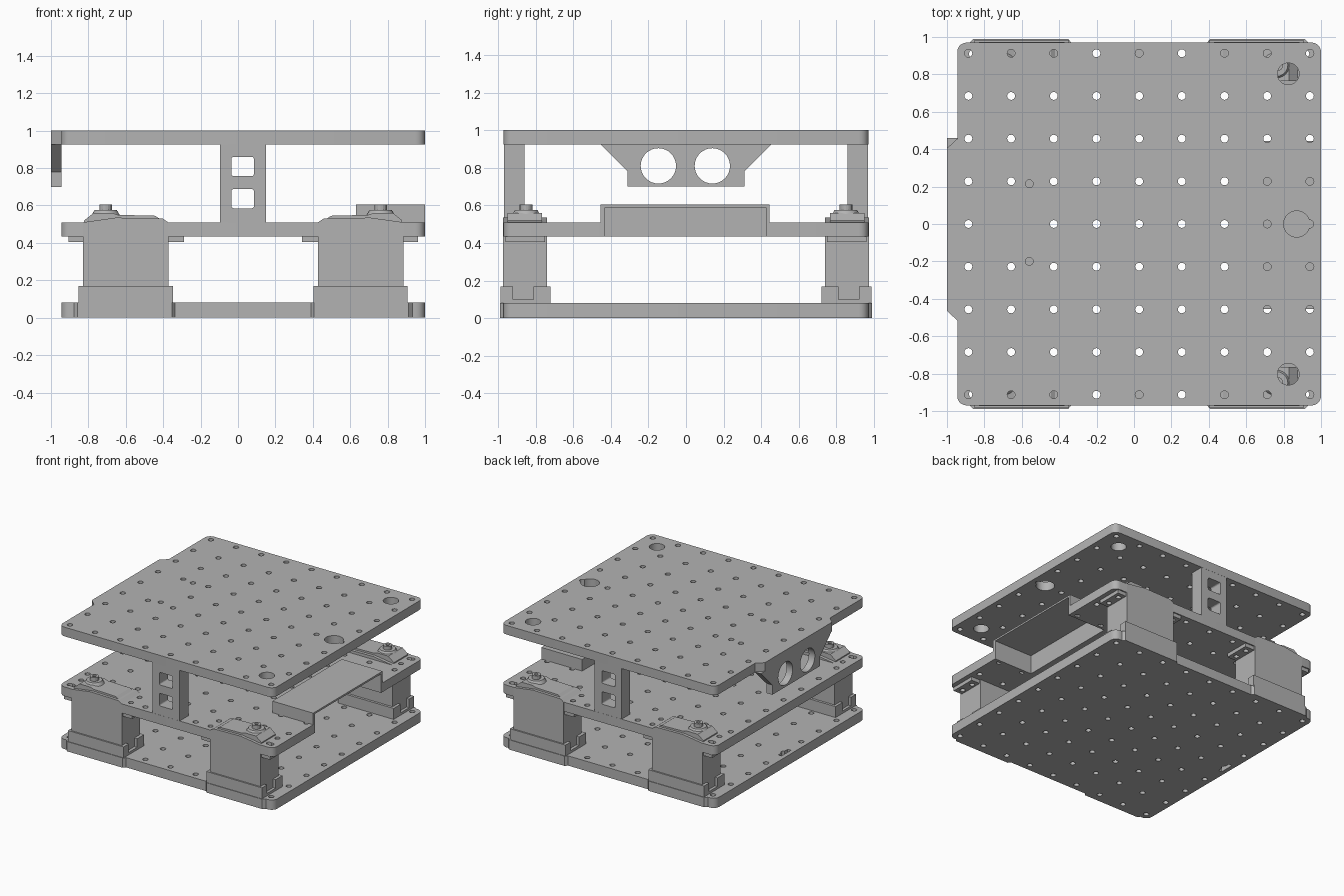
import bpy, bmesh, math
from mathutils import Vector

cube = bpy.data.objects.get("Cube")
if cube:
    bpy.data.objects.remove(cube, do_unlink=True)

grey = bpy.data.materials.new("plain grey")
grey.use_nodes = True
grey.diffuse_color = (0.45, 0.45, 0.45, 1)
grey.node_tree.nodes["Principled BSDF"].inputs["Base Color"].default_value = (0.45, 0.45, 0.45, 1)

CX = 0.0275          # plate centre in x
PITCH = 0.2282       # spacing of the hole grid


def finish(name, bm):
    bmesh.ops.recalc_face_normals(bm, faces=bm.faces)
    me = bpy.data.meshes.new(name)
    bm.to_mesh(me)
    bm.free()
    me.materials.append(grey)
    ob = bpy.data.objects.new(name, me)
    bpy.context.collection.objects.link(ob)
    return ob


def prism(name, pts, axis, lo, hi, corner=0):
    """Extrude a 2D outline along an axis, optionally rounding its corners."""
    def place(p, t):
        return {"x": (t, p[0], p[1]), "y": (p[0], t, p[1]), "z": (p[0], p[1], t)}[axis]
    bm = bmesh.new()
    face = bm.faces.new([bm.verts.new(place(p, lo)) for p in pts])
    new = bmesh.ops.extrude_face_region(bm, geom=[face])["geom"]
    shift = Vector(place((0, 0), hi - lo))
    bmesh.ops.translate(bm, vec=shift, verts=[v for v in new if isinstance(v, bmesh.types.BMVert)])
    if corner:
        along = [e for e in bm.edges
                 if abs((e.verts[0].co - e.verts[1].co).normalized().dot(shift.normalized())) > 0.99]
        bmesh.ops.bevel(bm, geom=along, offset=corner, segments=5, profile=0.5, affect="EDGES")
    return finish(name, bm)


def box(name, x0, x1, y0, y1, z0, z1, corner=0):
    return prism(name, [(x0, y0), (x1, y0), (x1, y1), (x0, y1)], "z", z0, z1, corner)


def cylinders(name, spots, z0, z1, r, sides=16, top=None):
    """Upright cylinders joined in one mesh."""
    bm = bmesh.new()
    for x, y in spots:
        made = bmesh.ops.create_cone(bm, cap_ends=True, segments=sides, radius1=r,
                                     radius2=r if top is None else top, depth=z1 - z0)
        bmesh.ops.translate(bm, vec=(x, y, (z0 + z1) / 2), verts=made["verts"])
    return finish(name, bm)


def cut(ob, *cutters):
    """Subtract cutters one after another and remove them."""
    for c in cutters:
        mod = ob.modifiers.new("cut", "BOOLEAN")
        mod.operation, mod.solver, mod.object = "DIFFERENCE", "EXACT", c
        bpy.context.view_layer.update()
        with bpy.context.temp_override(object=ob, active_object=ob, selected_objects=[ob]):
            bpy.ops.object.modifier_apply(modifier=mod.name)
        bpy.data.objects.remove(c, do_unlink=True)


def smooth(ob):
    for o in bpy.context.selected_objects:
        o.select_set(False)
    ob.select_set(True)
    bpy.context.view_layer.objects.active = ob
    bpy.ops.object.shade_smooth_by_angle(angle=math.radians(35))


def holes(spots, r=0.021, sides=16):
    return cylinders("hole_cutter", spots, -0.2, 1.2, r, sides)


def plate(name, z0, z1):
    return box(name, -0.945, 1.0, -0.97, 0.97, z0, z1, 0.05)


grid = [(CX + i * PITCH, j * PITCH) for i in range(-4, 5) for j in range(-4, 5)]
ear_u, ear_v = (0.36, 0.89), (0.80, 0.91)
corners = [(sx, sy) for sx in (-1, 1) for sy in (-1, 1)]
screws = [(CX + sx * u, sy * v) for sx, sy in corners for u in ear_u for v in ear_v]

# Top plate with cable and access holes
top = plate("top_plate", 0.925, 1.0)
cut(top,
    holes([g for i, g in enumerate(grid) if i != 13] + [(-0.56, 0.215), (-0.56, -0.2)]),
    holes([(0.825, 0.803), (0.825, -0.803)], 0.058, 32),
    holes([(0.87, 0)], 0.07, 32))
smooth(top)

# Sensor mount hanging from the top plate
prism("sensor_mount_lip", [(-0.94, 0.46), (-1, 0.405), (-1, -0.465), (-0.94, -0.52)],
      "z", 0.925, 1.0)
mount = prism("sensor_mount",
              [(-0.46, 0.93), (-0.31, 0.78), (-0.31, 0.7), (0.31, 0.7), (0.31, 0.78), (0.46, 0.93)],
              "x", -1.0, -0.945)
for y in (-0.147, 0.14):
    ring = [(y + 0.094 * math.cos(a * math.pi / 16), 0.81 + 0.094 * math.sin(a * math.pi / 16))
            for a in range(32)]
    cut(mount, prism("eye_cutter", ring, "x", -1.1, -0.85))
smooth(mount)

# Middle plate, opened under the tray
middle = plate("middle_plate", 0.435, 0.51)
cut(middle, holes(grid), holes(screws, 0.02),
    box("tray_cutter", 0.64, 1.1, -0.44, 0.43, 0.3, 0.7))
smooth(middle)

# Thin tray cover, open below and at its outer end
tray = box("tray_cover", 0.63, 1.0, -0.455, 0.445, 0.435, 0.605)
cut(tray, box("inner_cutter", 0.65, 1.1, -0.43, 0.425, 0.3, 0.59))

# Bottom plate with side tabs
bottom = plate("bottom_plate", 0, 0.08)
cut(bottom, holes(grid), box("slot_cutter", -0.91, -0.88, -0.06, 0.06, -0.1, 0.2))
smooth(bottom)
for sx, sy in corners:
    outline = [(CX + sx * u, sy * v)
               for u, v in ((0.355, 0.96), (0.38, 0.99), (0.885, 0.99), (0.915, 0.96))]
    prism("bottom_tab", outline, "z", 0.0, 0.08)

# Spacer columns with two windows
for side, sy in (("front", -1), ("back", 1)):
    y0, y1 = sorted((sy * 0.858, sy * 0.969))
    column = box(side + "_column", -0.095, 0.15, y0, y1, 0.5, 0.935)
    for z0, z1 in ((0.585, 0.688), (0.757, 0.86)):
        window = [(-0.035, z0), (0.085, z0), (0.085, z1), (-0.035, z1)]
        cut(column, prism("window_cutter", window, "y", y0 - 0.1, y1 + 0.1, 0.012))

# Four mirrored servos
for sx, sy in corners:
    where = ("back" if sy > 0 else "front") + ("_left" if sx > 0 else "_right")

    def part(name, u0, u1, v0, v1, z0, z1):
        x0, x1 = sorted((CX + sx * u0, CX + sx * u1))
        y0, y1 = sorted((sy * v0, sy * v1))
        return box(where + name, x0, x1, y0, y1, z0, z1)

    def side_shape(name, pts, v0, v1):
        y0, y1 = sorted((sy * v0, sy * v1))
        return prism(where + name, [(CX + sx * u, z) for u, z in pts], "y", y0, y1)

    side_shape("_servo_body", [(0.4, 0.08), (0.857, 0.08), (0.857, 0.51), (0.68, 0.535),
                               (0.43, 0.53), (0.4, 0.51)], 0.74, 0.973)
    side_shape("_servo_cap", [(0.405, 0.5), (0.47, 0.545), (0.67, 0.55), (0.70, 0.56),
                              (0.80, 0.56), (0.85, 0.52), (0.85, 0.5)], 0.765, 0.95)
    ear = part("_servo_ears", 0.315, 0.935, 0.75, 0.96, 0.405, 0.436)
    cut(ear, holes([(CX + sx * u, sy * v) for u in ear_u for v in ear_v], 0.02))
    socket = part("_servo_socket", 0.375, 0.88, 0.72, 0.985, 0.07, 0.17)
    cut(socket, part("_notch_cutter", 0.2, 1.0, 0.81, 0.92, 0.1, 0.3))
    spot = [(CX + sx * 0.735, sy * 0.85)]
    smooth(cylinders(where + "_servo_boss", spot, 0.55, 0.575, 0.075, 24, 0.06))
    shaft = cylinders(where + "_servo_shaft", spot, 0.57, 0.605, 0.034, 16)
    cut(shaft, cylinders("screw_cutter", spot, 0.59, 0.65, 0.015, 12))
